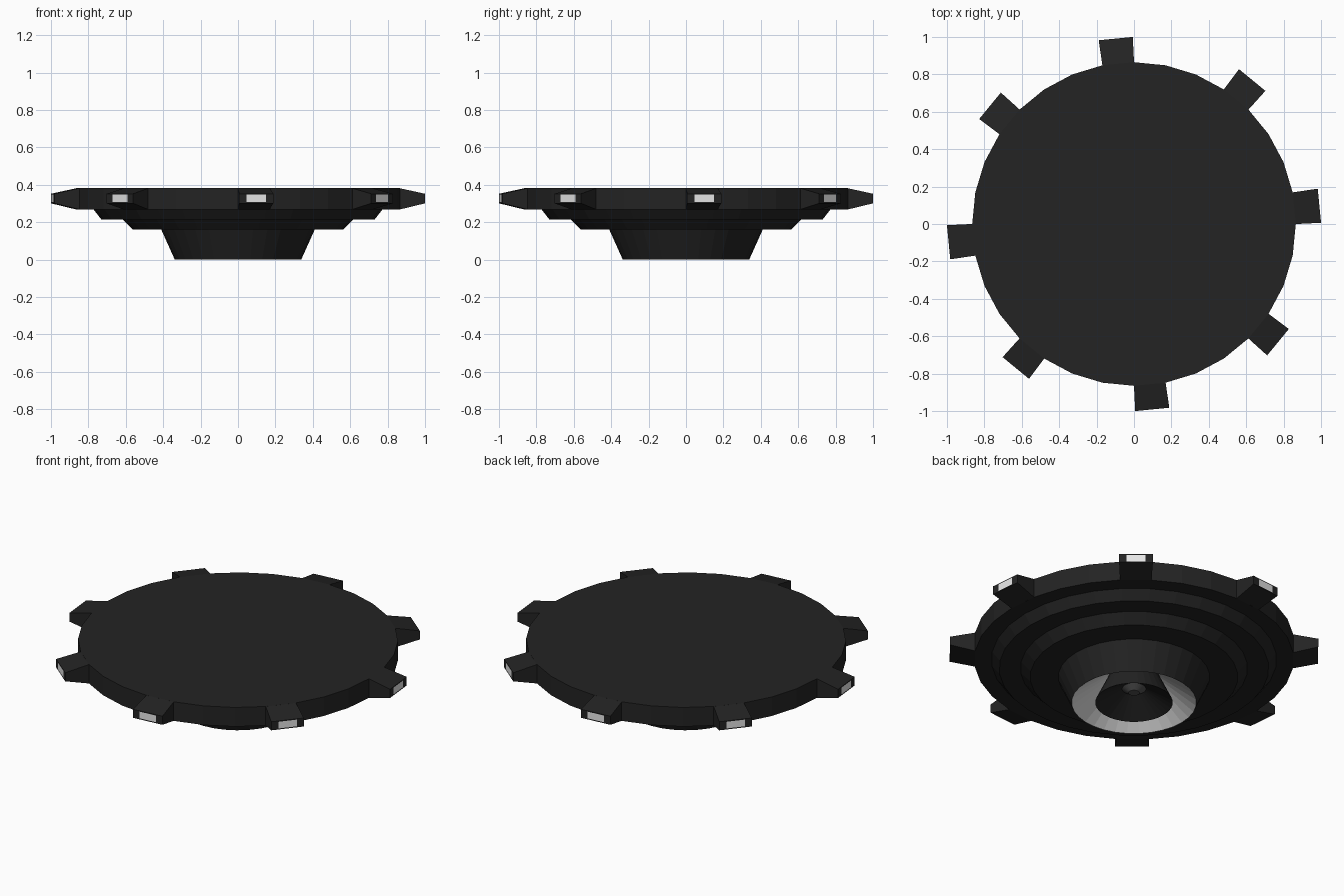
import bpy, bmesh, math
from mathutils import Matrix, Vector

SIDES = 32

cube = bpy.data.objects.get("Cube")
if cube:
    bpy.data.objects.remove(cube, do_unlink=True)


def material(name, value):
    mat = bpy.data.materials.new(name)
    mat.use_nodes = True
    colour = (value, value, value, 1)
    mat.diffuse_color = colour
    mat.node_tree.nodes["Principled BSDF"].inputs["Base Color"].default_value = colour
    return mat


black = material("matte black", 0.017)
white = material("light white", 0.8)
grey = material("dark grey", 0.08)


def finish(name, bm, mats):
    mesh = bpy.data.meshes.new(name)
    bm.to_mesh(mesh)
    bm.free()
    for mat in mats:
        mesh.materials.append(mat)
    obj = bpy.data.objects.new(name, mesh)
    bpy.context.collection.objects.link(obj)
    return obj


def lathe(name, profile, mat, top_cap=False, bottom_cap=False):
    """Turn a (radius, height) profile, listed from outside top to inside."""
    bm = bmesh.new()
    rings = []
    for r, z in profile:
        rings.append([bm.verts.new((r * math.cos(a), r * math.sin(a), z))
                      for a in (math.tau * i / SIDES for i in range(SIDES))])
    for upper, lower in zip(rings, rings[1:]):
        for i in range(SIDES):
            j = (i + 1) % SIDES
            bm.faces.new((upper[i], lower[i], lower[j], upper[j]))
    if top_cap:
        bm.faces.new(rings[0])
    if bottom_cap:
        bm.faces.new(reversed(rings[-1]))
    return finish(name, bm, [mat])


# Stepped body: wide flat disc narrowing down to the base
lathe("stepped_body", [(0.865, 0.382), (0.865, 0.268), (0.772, 0.268),
                       (0.73, 0.214), (0.615, 0.214), (0.562, 0.16),
                       (0.41, 0.16), (0.338, 0.0)], black, top_cap=True)

# Pale conical dish set into the base
lathe("reflector_dish", [(0.338, 0.0), (0.14, 0.15)], white)

# Flared central cone with a hollow end
lathe("centre_cone", [(0.14, 0.15), (0.21, 0.0), (0.065, 0.085)],
      black, bottom_cap=True)

# Small knob inside the hollow
lathe("centre_knob", [(0.065, 0.085), (0.03, 0.06)], grey, bottom_cap=True)


# Tapered rim tabs, each with a pale inset on its outer end
def quad(bm, x, half_width, low, high, turn):
    corners = ((-1, low), (1, low), (1, high), (-1, high))
    return [bm.verts.new(turn @ Vector((x, s * half_width, z))) for s, z in corners]


def tab(index):
    turn = Matrix.Rotation(math.tau * (index / 8 + 0.5 / SIDES), 3, "Z")
    bm = bmesh.new()
    root = quad(bm, 0.86, 0.085, 0.268, 0.382, turn)
    tip = quad(bm, 0.996, 0.0915, 0.301, 0.352, turn)
    inset = quad(bm, 0.996, 0.052, 0.307, 0.347, turn)
    for inner, outer in ((root, tip), (tip, inset)):
        for i in range(4):
            j = (i + 1) % 4
            bm.faces.new((inner[i], inner[j], outer[j], outer[i]))
    bm.faces.new(inset).material_index = 1
    finish(f"rim_tab_{index + 1}", bm, [black, white])


for n in range(8):
    tab(n)
